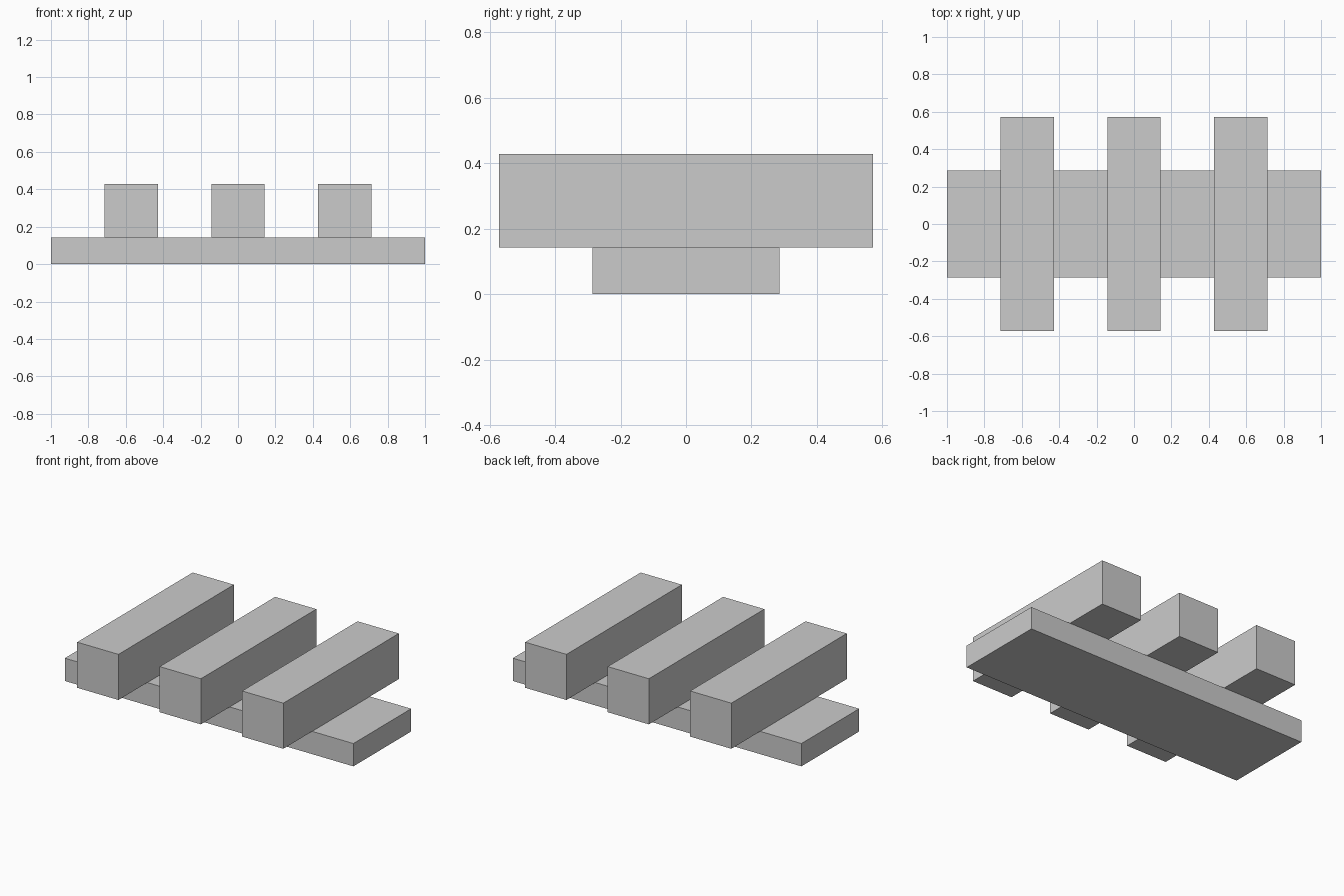
import bpy

cube = bpy.data.objects.get("Cube")
if cube:
    bpy.data.objects.remove(cube, do_unlink=True)

U = 2 / 7  # bar thickness; every size is a multiple of it

grey = bpy.data.materials.new("plain_grey")
grey.use_nodes = True
colour = (0.6, 0.6, 0.6, 1)
grey.diffuse_color = colour
grey.node_tree.nodes["Principled BSDF"].inputs["Base Color"].default_value = colour


def block(name, size, location):
    """Add a flat-shaded box with real dimensions."""
    bpy.ops.mesh.primitive_cube_add(size=1, location=location)
    obj = bpy.context.object
    obj.name = name
    obj.scale = size
    bpy.ops.object.transform_apply(location=False, rotation=False, scale=True)
    obj.data.materials.append(grey)
    return obj


# Long base plank
block("base_plank", (7 * U, 2 * U, U / 2), (0, 0, U / 4))

# Three bars lying across the plank
for name, side in (("right", -1), ("middle", 0), ("left", 1)):
    block(name + "_cross_bar", (U, 4 * U, U), (side * 2 * U, 0, U))
